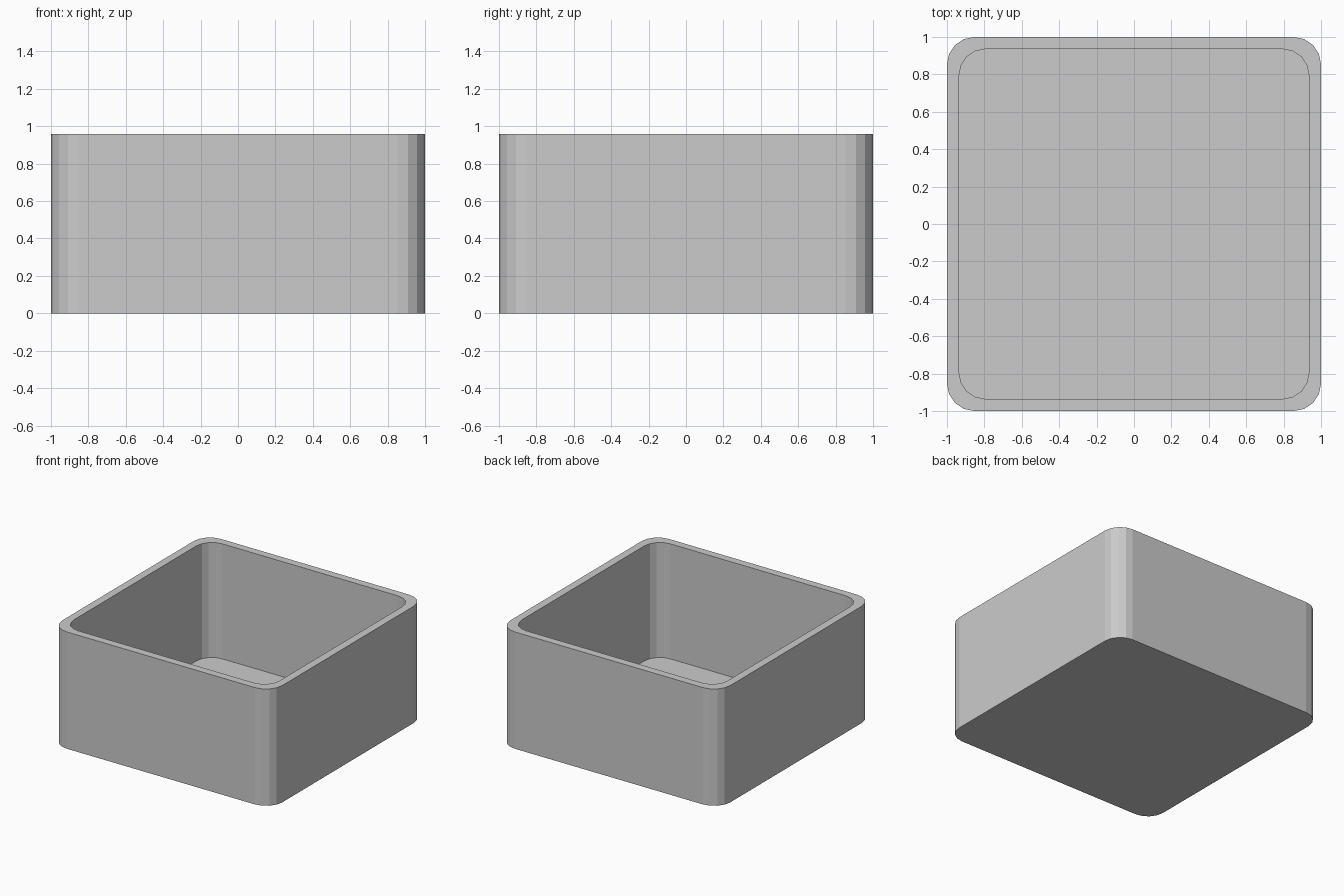
import bpy, bmesh, math

if "Cube" in bpy.data.objects:
    bpy.data.objects.remove(bpy.data.objects["Cube"])

HEIGHT = 0.96
FLOOR = 0.015
SEGMENTS = 4


def rounded_square(bm, half, radius, z):
    """Ring of vertices, counter-clockwise, with rounded corners."""
    ring = []
    c = half - radius
    for k, (sx, sy) in enumerate([(1, 1), (-1, 1), (-1, -1), (1, -1)]):
        for i in range(SEGMENTS + 1):
            a = math.pi / 2 * (k + i / SEGMENTS)
            ring.append(bm.verts.new((sx * c + radius * math.cos(a),
                                      sy * c + radius * math.sin(a), z)))
    return ring


def bridge(bm, low, high):
    n = len(low)
    for i in range(n):
        j = (i + 1) % n
        bm.faces.new((low[i], low[j], high[j], high[i]))


bm = bmesh.new()
# Outer wall, rim, inner wall, from the base up and back down to the floor
rings = [rounded_square(bm, *r) for r in (
    (1.0, 0.147, 0), (1.0, 0.147, HEIGHT),
    (0.935, 0.138, HEIGHT), (0.935, 0.138, FLOOR))]
for low, high in zip(rings, rings[1:]):
    bridge(bm, low, high)
# Underside and inner floor
bm.faces.new(rings[0][::-1])
bm.faces.new(rings[-1])

mesh = bpy.data.meshes.new("open_box")
bm.to_mesh(mesh)
bm.free()
box = bpy.data.objects.new("open_box", mesh)
bpy.context.collection.objects.link(box)
